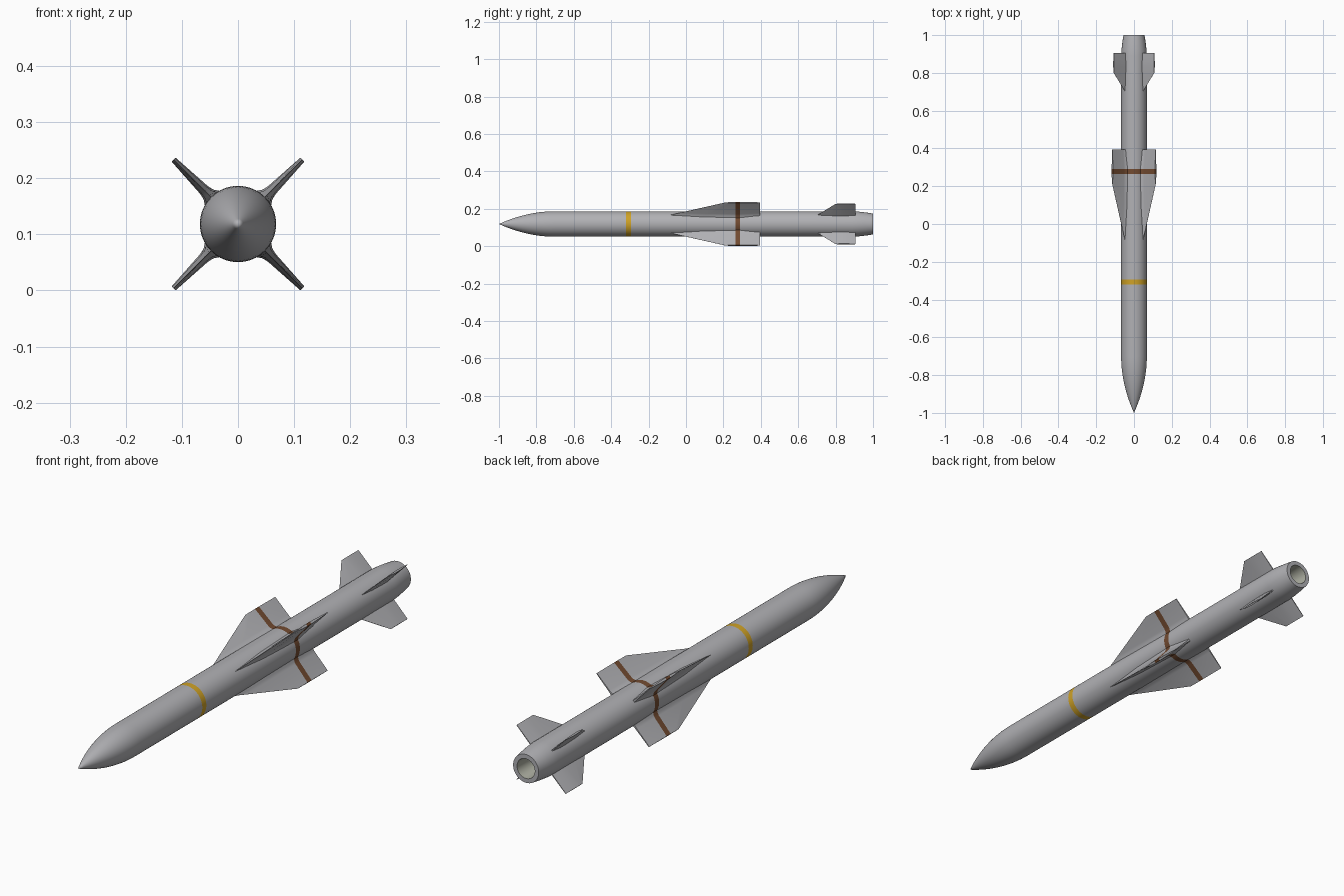
import bpy, bmesh, math
from mathutils import Vector

if "Cube" in bpy.data.objects:
    bpy.data.objects.remove(bpy.data.objects["Cube"])

CZ = 0.1185          # height of the body axis
R = 0.068            # body radius
SEG = 64
BAND = (0.265, 0.29)     # brown stripe
RING = (-0.32, -0.295)   # yellow stripe


def material(name, rgb):
    m = bpy.data.materials.new(name)
    m.diffuse_color = (*rgb, 1)
    m.use_nodes = True
    m.node_tree.nodes["Principled BSDF"].inputs["Base Color"].default_value = m.diffuse_color
    return m


GREY = material("light_grey", (0.44, 0.44, 0.46))
YELLOW = material("yellow", (0.62, 0.36, 0.02))
BROWN = material("brown", (0.17, 0.07, 0.03))
LINER = material("nozzle_grey", (0.42, 0.43, 0.36))


def finish(bm, name, mats, angle=30):
    bmesh.ops.remove_doubles(bm, verts=bm.verts, dist=1e-5)
    bmesh.ops.recalc_face_normals(bm, faces=bm.faces)
    me = bpy.data.meshes.new(name)
    bm.to_mesh(me)
    bm.free()
    for m in mats:
        me.materials.append(m)
    ob = bpy.data.objects.new(name, me)
    bpy.context.collection.objects.link(ob)
    bpy.ops.object.select_all(action='DESELECT')
    ob.select_set(True)
    bpy.context.view_layer.objects.active = ob
    bpy.ops.object.shade_smooth_by_angle(angle=math.radians(angle))
    return ob


# Body: one lathed profile of (y, radius), closed by the nozzle bore
nose = [(-1 + 0.3 * i / 14, R * (1 - (1 - i / 14) ** 2)) for i in range(15)]
profile = nose + [(RING[0], R), (RING[1], R), (0.0, R), (BAND[0], R), (BAND[1], R),
                  (0.6, R), (0.89, R), (0.92, 0.0665), (0.96, 0.062), (1.0, 0.056),
                  (1.0, 0.039), (0.90, 0.033), (0.90, 0.0)]
bm = bmesh.new()
rings = []
for y, r in profile:
    rings.append([bm.verts.new((r * math.cos(a), y, CZ + r * math.sin(a)))
                  if r > 0 else None
                  for a in (2 * math.pi * k / SEG for k in range(SEG))])
    if r == 0:
        rings[-1] = [bm.verts.new((0, y, CZ))] * SEG
for i in range(len(rings) - 1):
    mid = (profile[i][0] + profile[i + 1][0]) / 2
    mat = 0
    if RING[0] < mid < RING[1]:
        mat = 1
    elif BAND[0] < mid < BAND[1]:
        mat = 2
    elif i >= len(rings) - 3:
        mat = 3
    for k in range(SEG):
        n = (k + 1) % SEG
        vs = list(dict.fromkeys([rings[i][k], rings[i][n], rings[i + 1][n], rings[i + 1][k]]))
        bm.faces.new(vs).material_index = mat
finish(bm, "body", [GREY, YELLOW, BROWN, LINER])


# Fins: loft of stations (radius, leading y, trailing y, half thickness)
def fin(name, angle, stations, mid, tail):
    d = Vector((math.cos(angle), 0, math.sin(angle)))
    s = Vector((-math.sin(angle), 0, math.cos(angle)))
    bm = bmesh.new()
    loops = []
    for r, le, te, t in stations:
        cols = [(le, 0.03), ((le + mid[0]) / 2, 0.75), (mid[0], 1), (mid[1], 1), (te, tail)]
        pts = [(y, f * t) for y, f in cols] + [(y, -f * t) for y, f in reversed(cols)]
        loops.append([bm.verts.new(d * r + s * h + Vector((0, y, CZ))) for y, h in pts])
    n = len(loops[0])
    for a, b in zip(loops, loops[1:]):
        for k in range(n):
            f = bm.faces.new((a[k], a[(k + 1) % n], b[(k + 1) % n], b[k]))
            if mid == BAND and k in (2, 6):
                f.material_index = 1
    # root and tip caps, cut along the chord so the stripe wraps over the tip
    for lp in (loops[0], loops[-1]):
        for k in range(4):
            f = bm.faces.new((lp[k], lp[k + 1], lp[8 - k], lp[9 - k]))
            if mid == BAND and k == 2:
                f.material_index = 1
    finish(bm, name, [GREY, BROWN])


WING = [(0.045, -0.14, 0.395, 0.026), (0.066, -0.095, 0.395, 0.018),
        (0.074, -0.067, 0.395, 0.0125), (0.085, -0.033, 0.395, 0.0098),
        (0.1625, 0.21, 0.395, 0.005)]
TAIL = [(0.045, 0.67, 0.905, 0.008), (0.07, 0.705, 0.905, 0.0065), (0.152, 0.80, 0.905, 0.0035)]
for i in range(4):
    a = math.radians(45 + 90 * i)
    fin(f"wing_{i + 1}", a, WING, BAND, 0.3)
    fin(f"tail_fin_{i + 1}", a, TAIL, (0.83, 0.86), 0.3)
